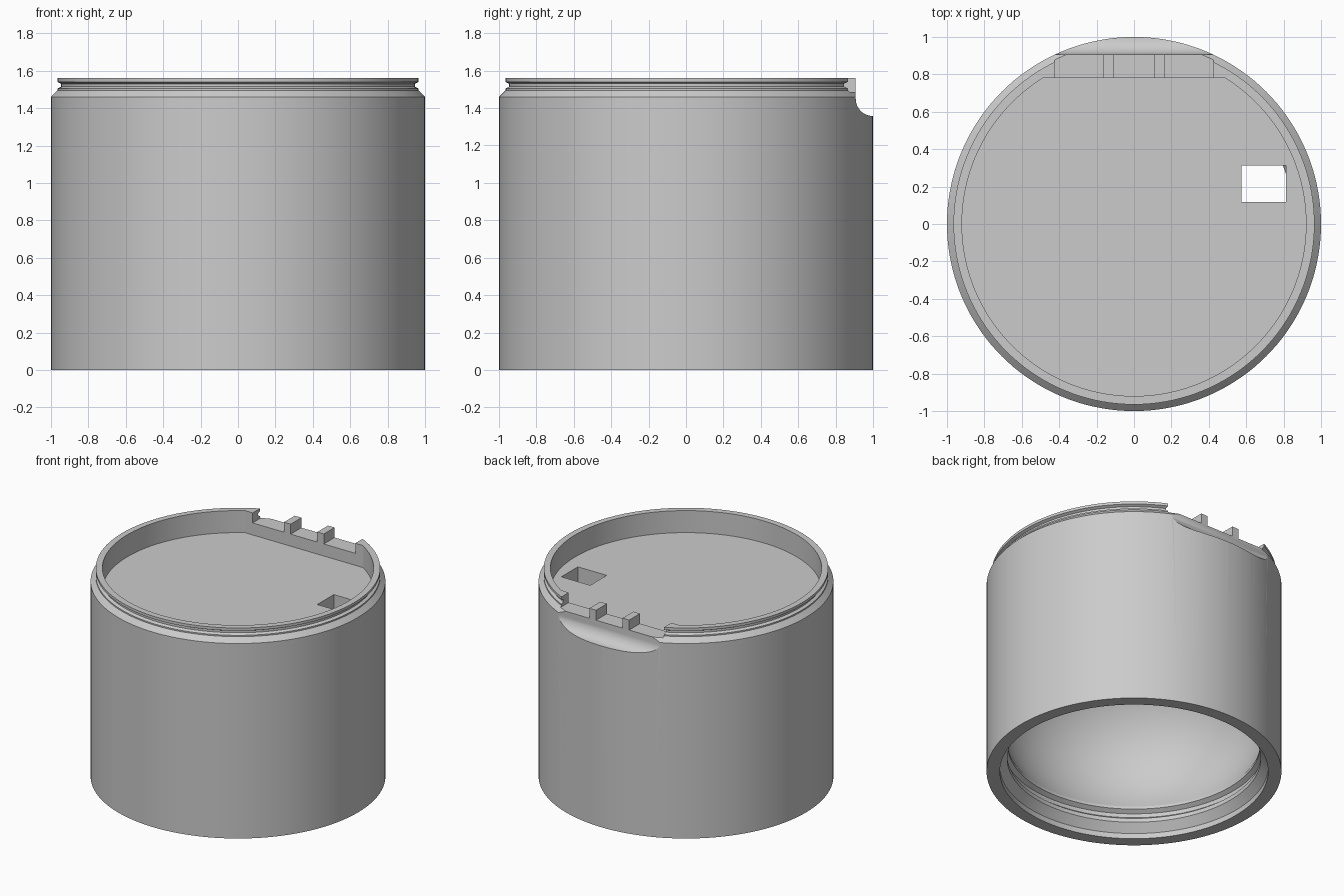
import bpy, bmesh
from math import sin, cos, pi, sqrt, radians, asin
from mathutils import Vector

cube = bpy.data.objects.get("Cube")
if cube:
    bpy.data.objects.remove(cube, do_unlink=True)

grey = bpy.data.materials.new("matte_grey")
grey.use_nodes = True
grey.diffuse_color = (0.6, 0.6, 0.6, 1)
grey.node_tree.nodes["Principled BSDF"].inputs["Base Color"].default_value = (0.6, 0.6, 0.6, 1)

FLOOR, TOP, LEDGE = 1.395, 1.56, 1.485
FLAT_Y, BACK_Y = 0.78, 0.907


def add_object(name, bm):
    bmesh.ops.recalc_face_normals(bm, faces=bm.faces[:])
    mesh = bpy.data.meshes.new(name)
    bm.to_mesh(mesh)
    bm.free()
    mesh.materials.append(grey)
    obj = bpy.data.objects.new(name, mesh)
    bpy.context.collection.objects.link(obj)
    return obj


def revolve(name, profile, steps=144):
    """Spin (radius, height) points round the z axis."""
    bm = bmesh.new()
    verts = [bm.verts.new((r, 0, z)) for r, z in profile]
    edges = [bm.edges.new(pair) for pair in zip(verts, verts[1:])]
    bmesh.ops.spin(bm, geom=verts + edges, cent=(0, 0, 0), axis=(0, 0, 1),
                   angle=2 * pi, steps=steps)
    bmesh.ops.remove_doubles(bm, verts=bm.verts[:], dist=1e-5)
    return add_object(name, bm)


def prism(name, outline, low, high, along_x=False):
    """Extrude an outline along z, or a (y, z) outline along x."""
    bm = bmesh.new()
    place = (lambda a, b: (low, a, b)) if along_x else (lambda a, b: (a, b, low))
    face = bm.faces.new([bm.verts.new(place(a, b)) for a, b in outline])
    step = Vector((high - low, 0, 0)) if along_x else Vector((0, 0, high - low))
    new = bmesh.ops.extrude_face_region(bm, geom=[face])["geom"]
    bmesh.ops.translate(bm, vec=step, verts=[v for v in new if isinstance(v, bmesh.types.BMVert)])
    return add_object(name, bm)


def box(name, x0, x1, y0, y1, z0, z1):
    return prism(name, [(x0, y0), (x1, y0), (x1, y1), (x0, y1)], z0, z1)


# Shell: bulging cavity, stepped mouth, outer wall, chamfer and grooved neck
CAVITY_R, CAVITY_H, CAVITY_Z, LIP_R = 0.94, 0.78, 0.544, 0.855
last = pi - asin(LIP_R / CAVITY_R)
dome = [(CAVITY_R * sin(t), CAVITY_Z + CAVITY_H * cos(t))
        for t in [last * i / 36 for i in range(37)]]
mouth = [(LIP_R, 0.20), (0.885, 0.18), (0.885, 0.15), (0.86, 0.13), (0.86, 0.10),
         (0.91, 0.04), (0.91, 0)]
outside = [(1, 0), (1, 1.46), (0.965, 1.495), (0.965, 1.505), (0.945, 1.515),
           (0.945, 1.53), (0.965, 1.54), (0.965, TOP), (0, TOP)]
body = revolve("container_body", dome + mouth + outside)

cutters = []

# Round recess in the top with one flat side at the back
R = 0.92
corner = sqrt(R * R - FLAT_Y * FLAT_Y)
ring = [(R * sin(t), -R * cos(t)) for t in [(i - 72) * pi / 72 for i in range(145)]]
outline = [(-corner, FLAT_Y)] + [p for p in ring if p[1] < FLAT_Y - 0.005] + [(corner, FLAT_Y)]
cutters.append(prism("recess_cutter", outline, FLOOR, 1.8))

# Concave scoop across the back edge
rad = 1 - BACK_Y
arc = [(1 - rad * cos(t), 1.45 - rad * sin(t)) for t in [i * pi / 24 for i in range(13)]]
scoop = [(BACK_Y, 1.8)] + arc + [(1.2, arc[-1][1]), (1.2, 1.8)]
cutters.append(prism("scoop_cutter", scoop, -0.6, 0.6, along_x=True))

# Notches that leave two upright tabs on the back ledge
for name, x0, x1 in (("right", -0.425, -0.165), ("middle", -0.11, 0.11), ("left", 0.165, 0.425)):
    cutters.append(box(name + "_notch_cutter", x0, x1, 0.7, 1.1, LEDGE, 1.8))

# Rectangular opening through the floor
cutters.append(box("slot_cutter", 0.575, 0.814, 0.117, 0.312, 0.6, 1.7))

for cutter in cutters:
    cutter.hide_render = True
    mod = body.modifiers.new(cutter.name, "BOOLEAN")
    mod.operation = "DIFFERENCE"
    mod.solver = "EXACT"
    mod.object = cutter

# Bake the cuts, then drop the cutters
bpy.context.view_layer.update()
baked = bpy.data.meshes.new_from_object(body.evaluated_get(bpy.context.evaluated_depsgraph_get()))
body.modifiers.clear()
body.data = baked
for cutter in cutters:
    bpy.data.objects.remove(cutter, do_unlink=True)

bpy.ops.object.select_all(action="DESELECT")
body.select_set(True)
bpy.context.view_layer.objects.active = body
bpy.ops.object.shade_smooth_by_angle(angle=radians(25))
